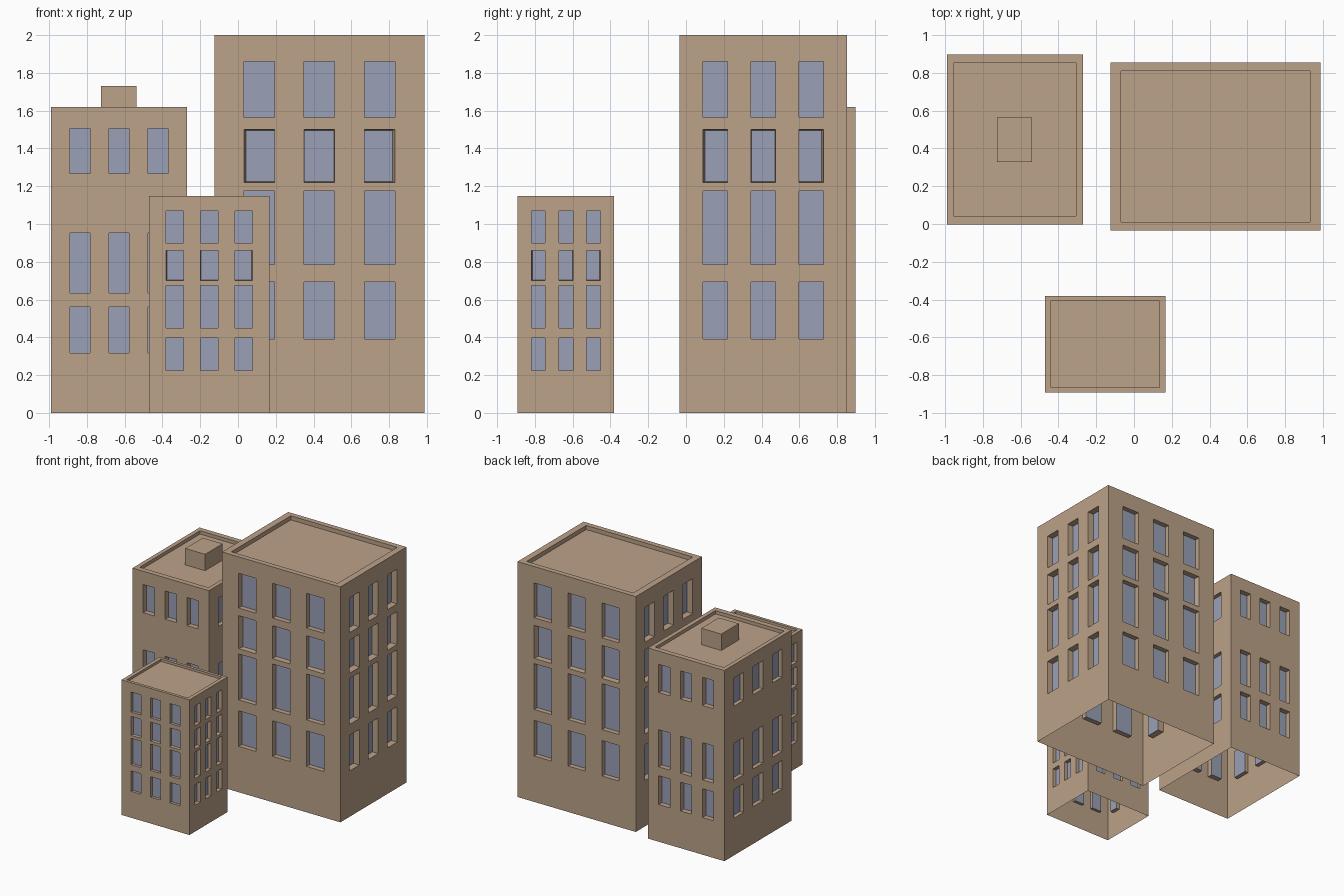
import bpy, bmesh
from math import pi
from mathutils import Matrix, Vector

if "Cube" in bpy.data.objects:
    bpy.data.objects.remove(bpy.data.objects["Cube"])


def material(name, color):
    m = bpy.data.materials.new(name)
    m.diffuse_color = (*color, 1)
    m.use_nodes = True
    m.node_tree.nodes["Principled BSDF"].inputs["Base Color"].default_value = m.diffuse_color
    return m


WALL = material("tan_wall", (0.50, 0.36, 0.25))
GLASS = material("blue_glass", (0.32, 0.35, 0.47))

W, D, H = 1.112, 0.888, 2.0            # master tower size
ROWS = [(0.39, 0.692, 1), (0.785, 1.175, 1), (1.22, 1.50, 0.97), (1.565, 1.86, 1)]


def face(bm, pts, mat=0):
    f = bm.faces.new([bm.verts.new(p) for p in pts])
    f.material_index = mat


def facade(bm, width, offset, depth, angle, rows):
    """One wall as a grid of cells, with recessed panes in the window cells."""
    rot = Matrix.Rotation(angle, 3, 'Z')

    def P(u, d, z):
        return rot @ Vector((u, d - offset, z))

    us = [-width / 2]
    for c in (-1, 0, 1):
        mid = c * 0.287 * width
        us += [mid - 0.0725 * width, mid + 0.0725 * width]
    us.append(width / 2)
    zs = [0] + [z for r in rows for z in r[:2]] + [H]
    for j in range(len(zs) - 1):
        z0, z1 = zs[j], zs[j + 1]
        for i in range(7):
            rim = [(us[i], z0), (us[i + 1], z0), (us[i + 1], z1), (us[i], z1)]
            if i % 2 == 0 or j % 2 == 0:
                face(bm, [P(u, 0, z) for u, z in rim])
                continue
            # window: reveal on four sides plus the pane
            s, zc = rows[j // 2][2], (z0 + z1) / 2
            outer = [P(u, 0, z) for u, z in rim]
            inner = [P(u * s, depth, zc + (z - zc) * s) for u, z in rim]
            for k in range(4):
                n = (k + 1) % 4
                face(bm, [outer[k], outer[n], inner[n], inner[k]])
            face(bm, inner, 1)


def building(name, x, y, scale, rows, turn=0.0):
    bm = bmesh.new()
    # four facades
    for k in range(4):
        if k % 2 == 0:
            facade(bm, W, D / 2, 0.042, k * pi / 2, rows)
        else:
            facade(bm, D, W / 2, 0.055, k * pi / 2, rows)

    # parapet rim and sunken roof
    def ring(s, z):
        return [Vector((a * W / 2 * s, b * D / 2 * s, z))
                for a, b in ((-1, -1), (1, -1), (1, 1), (-1, 1))]

    top, lip, floor = ring(1, H), ring(0.9, H), ring(0.9, H - 0.035)
    for k in range(4):
        n = (k + 1) % 4
        face(bm, [top[k], top[n], lip[n], lip[k]])
        face(bm, [lip[k], lip[n], floor[n], floor[k]])
    face(bm, floor)
    bmesh.ops.remove_doubles(bm, verts=bm.verts, dist=1e-5)
    bm.transform(Matrix.Translation((x, y, 0)) @ Matrix.Rotation(turn, 4, 'Z')
                 @ Matrix.Scale(scale, 4))
    me = bpy.data.meshes.new(name)
    bm.to_mesh(me)
    bm.free()
    me.materials.append(WALL)
    me.materials.append(GLASS)
    ob = bpy.data.objects.new(name, me)
    bpy.context.collection.objects.link(ob)


building("tall_tower", 0.431, 0.409, 1.0, ROWS)
building("small_tower", -0.152, -0.636, 0.574, ROWS)
building("middle_tower", -0.63, 0.447, 0.81, [ROWS[0], ROWS[1], ROWS[3]], pi / 2)

# rooftop box on the middle tower
bpy.ops.mesh.primitive_cube_add(size=1, location=(-0.632, 0.445, 1.66))
box = bpy.context.object
box.name = "rooftop_box"
box.scale = (0.187, 0.235, 0.142)
box.data.materials.append(WALL)
